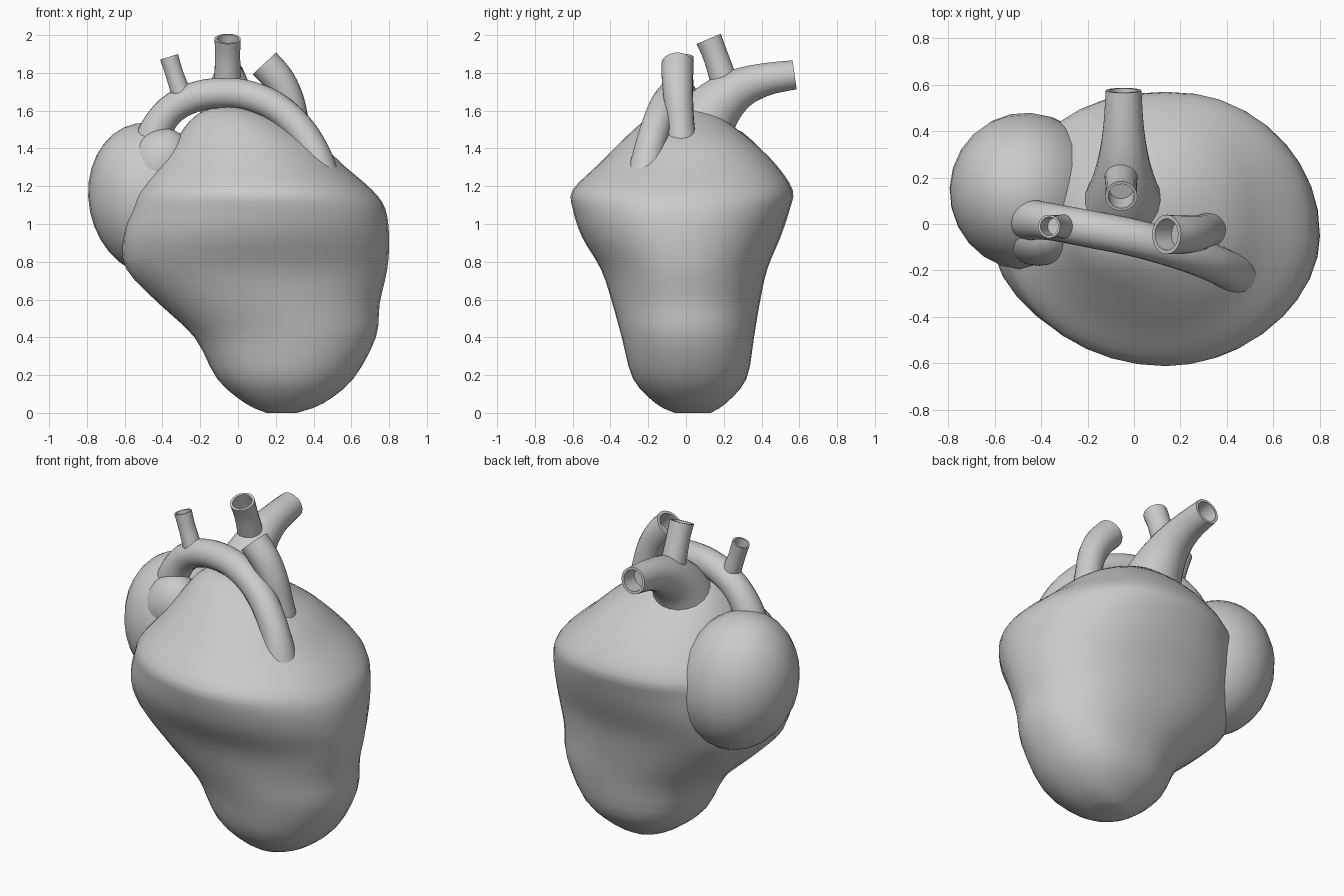
import bpy, bmesh, math
from mathutils import Vector, Matrix

if "Cube" in bpy.data.objects:
    bpy.data.objects.remove(bpy.data.objects["Cube"])


def finish(name, bm, angle=60):
    bmesh.ops.recalc_face_normals(bm, faces=bm.faces)
    me = bpy.data.meshes.new(name)
    bm.to_mesh(me)
    bm.free()
    ob = bpy.data.objects.new(name, me)
    bpy.context.collection.objects.link(ob)
    bpy.ops.object.select_all(action='DESELECT')
    ob.select_set(True)
    bpy.context.view_layer.objects.active = ob
    bpy.ops.object.shade_smooth_by_angle(angle=math.radians(angle))
    return ob


def skin(bm, rings):
    """Bridge rings of points into a closed skin."""
    loops = [[bm.verts.new(p) for p in r] for r in rings]
    n = len(loops[0])
    for a, b in zip(loops, loops[1:]):
        for i in range(n):
            j = (i + 1) % n
            bm.faces.new((a[i], a[j], b[j], b[i]))
    bm.faces.new(loops[0])
    bm.faces.new(loops[-1])


def spline(pts, steps=5):
    """Catmull-Rom through tuples of any length."""
    p = [pts[0]] + list(pts) + [pts[-1]]
    out = []
    for k in range(1, len(p) - 2):
        for s in range(steps):
            t = s / steps
            out.append([0.5 * (2 * b + (c - a) * t + (2 * a - 5 * b + 4 * c - d) * t * t
                               + (3 * b - a - 3 * c + d) * t ** 3)
                        for a, b, c, d in zip(*p[k - 1:k + 3])])
    return out + [list(pts[-1])]


def vessel(name, pts, open_end=True, n=20):
    """Tube along (x, y, z, radius) points; the first end is an open, thick rim."""
    path = spline(pts)
    pos = [Vector(p[:3]) for p in path]
    tans = [(pos[min(i + 1, len(pos) - 1)] - pos[max(i - 1, 0)]).normalized()
            for i in range(len(pos))]
    side = tans[0].orthogonal().normalized()
    rings = []

    def ring(c, t, r, s):
        u = t.cross(s)
        return [c + r * (math.cos(a) * s + math.sin(a) * u)
                for a in (2 * math.pi * i / n for i in range(n))]

    for c, t, p in zip(pos, tans, path):
        side = (side - t * side.dot(t)).normalized()
        if not rings and open_end:
            rings.append(ring(c + t * 0.1, t, p[3] * 0.76, side))
            rings.append(ring(c, t, p[3] * 0.8, side))
        rings.append(ring(c, t, p[3], side))
    bm = bmesh.new()
    skin(bm, rings)
    return finish(name, bm, 50)


def lobe(name, loc, radii, tilt_y=0, turn_z=0):
    bm = bmesh.new()
    m = (Matrix.Translation(loc) @ Matrix.Rotation(math.radians(turn_z), 4, 'Z')
         @ Matrix.Rotation(math.radians(tilt_y), 4, 'Y') @ Matrix.Diagonal((*radii, 1)))
    bmesh.ops.create_uvsphere(bm, u_segments=24, v_segments=16, radius=1, matrix=m)
    return finish(name, bm)


# Ventricle body: z, left, right, front, back
sections = [
    (0.00, 0.15, 0.31, -0.06, 0.13),
    (0.05, 0.04, 0.45, -0.16, 0.21),
    (0.18, -0.11, 0.61, -0.28, 0.32),
    (0.40, -0.23, 0.73, -0.34, 0.36),
    (0.58, -0.42, 0.75, -0.39, 0.39),
    (0.76, -0.59, 0.79, -0.45, 0.43),
    (0.93, -0.61, 0.80, -0.55, 0.50),
    (1.08, -0.57, 0.78, -0.60, 0.55),
    (1.18, -0.53, 0.71, -0.60, 0.565),
    (1.31, -0.43, 0.56, -0.47, 0.48),
    (1.43, -0.34, 0.43, -0.35, 0.36),
    (1.54, -0.26, 0.25, -0.23, 0.22),
    (1.60, -0.18, 0.10, -0.14, 0.14),
    (1.62, -0.09, 0.03, -0.07, 0.07),
]
rings = []
for z, l, r, f, b in spline(sections, 3):
    cx = (l + r) / 2 + 0.04 * min(1, (r - l))
    cy = (f + b) / 2 - 0.03 * (b - f)
    ring = []
    for i in range(36):
        a = 2 * math.pi * i / 36
        c, s = math.cos(a), math.sin(a)
        e = 2 / 2.25 if s > 0 else 1.0      # back is slightly fuller
        dx = math.copysign(abs(c) ** e, c) * (r - cx if c > 0 else cx - l)
        dy = math.copysign(abs(s) ** e, s) * (b - cy if s > 0 else cy - f)
        ring.append((cx + dx, cy + dy, z))
    rings.append(ring)
bm = bmesh.new()
skin(bm, rings)
finish("ventricle_body", bm)

# Atrium on the side, with its small front appendage
lobe("side_atrium", (-0.46, 0.14, 1.13), (0.33, 0.34, 0.41), -12, 12)
lobe("atrium_appendage", (-0.41, -0.04, 1.32), (0.16, 0.14, 0.19), 25)

# Arched vessel across the front
vessel("front_arch", [
    (-0.47, 0.03, 1.32, 0.10), (-0.45, 0.02, 1.46, 0.09), (-0.36, 0.01, 1.60, 0.08),
    (-0.20, -0.02, 1.68, 0.08), (0.0, -0.06, 1.69, 0.08), (0.18, -0.11, 1.63, 0.08),
    (0.32, -0.16, 1.51, 0.08), (0.41, -0.20, 1.36, 0.085), (0.45, -0.22, 1.18, 0.11)],
    open_end=False)
vessel("arch_branch", [
    (-0.365, -0.01, 1.885, 0.05), (-0.335, -0.01, 1.79, 0.048), (-0.29, -0.01, 1.66, 0.055)])

# Large vessel leaving to the back, with an upright branch
vessel("rear_vessel", [
    (-0.045, 0.575, 1.79, 0.078), (-0.045, 0.42, 1.765, 0.088), (-0.045, 0.28, 1.715, 0.11),
    (-0.045, 0.16, 1.62, 0.145), (-0.045, 0.08, 1.50, 0.18), (-0.045, 0.04, 1.38, 0.20)])
vessel("upright_branch", [
    (-0.055, 0.12, 1.98, 0.07), (-0.055, 0.16, 1.88, 0.067), (-0.055, 0.22, 1.70, 0.075)])

# Slanted vessel on the other side
vessel("slanted_vessel", [
    (0.14, -0.045, 1.85, 0.085), (0.215, -0.045, 1.765, 0.083), (0.27, -0.04, 1.66, 0.078),
    (0.305, -0.03, 1.52, 0.075), (0.33, -0.02, 1.32, 0.09)])
